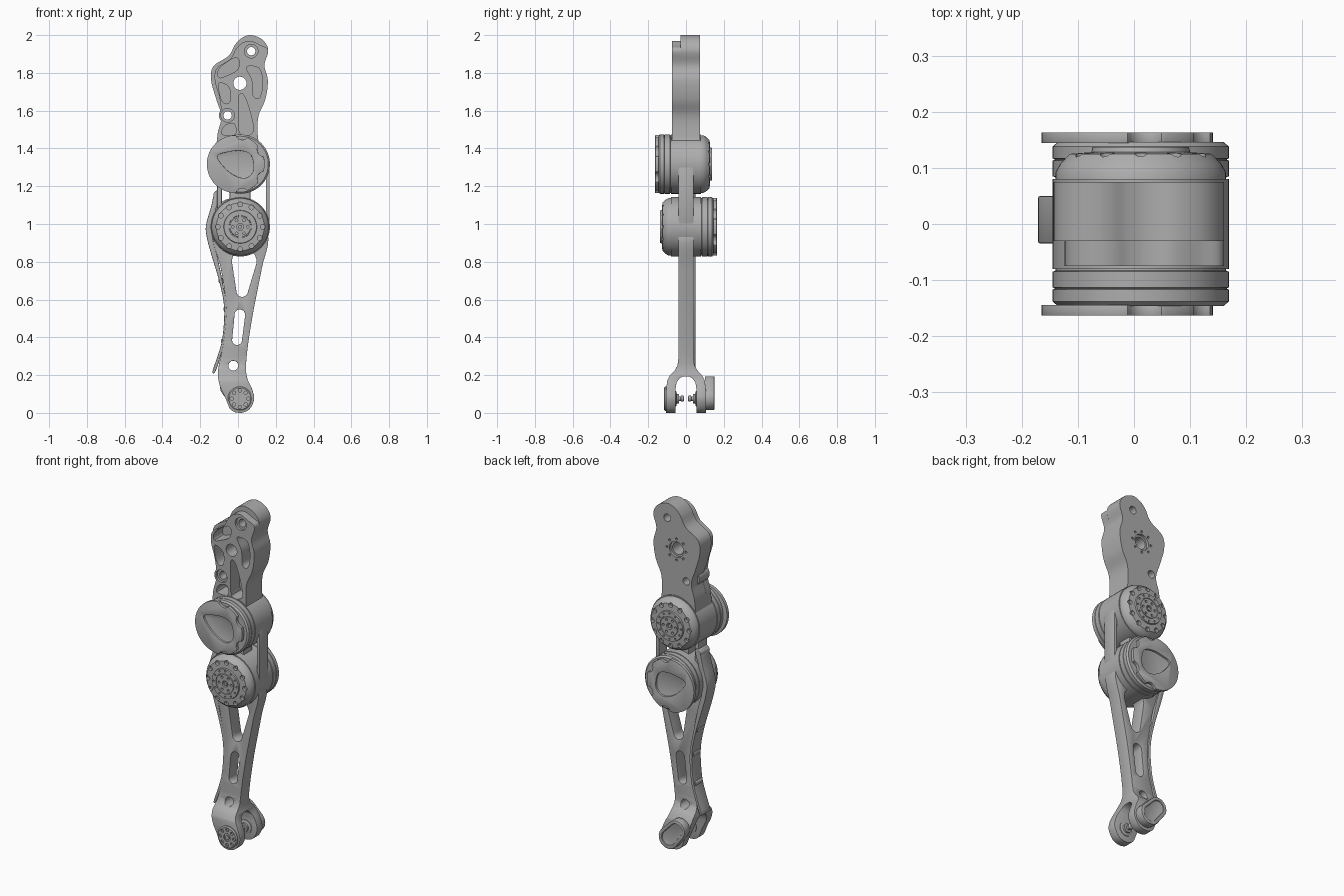
import bpy, bmesh
from math import cos, sin, pi, radians, atan2
from mathutils import Vector, Matrix

if "Cube" in bpy.data.objects:
    bpy.data.objects.remove(bpy.data.objects["Cube"])

GREY = (0.42, 0.42, 0.42, 1)
metal = bpy.data.materials.new("grey metal")
metal.use_nodes = True
metal.diffuse_color = GREY
metal.node_tree.nodes["Principled BSDF"].inputs["Base Color"].default_value = GREY


# ---- outlines in the x-z plane
def circle(x, z, r, n=32):
    return [(x + r * cos(2 * pi * i / n), z + r * sin(2 * pi * i / n)) for i in range(n)]


def ring(x, z, radius, r, count, n=14):
    return [circle(x + radius * cos(2 * pi * i / count), z + radius * sin(2 * pi * i / count), r, n)
            for i in range(count)]


def capsule(x0, z0, r0, x1, z1, r1, n=10):
    a = atan2(z1 - z0, x1 - x0)
    pts = [(x0 + r0 * cos(a + pi / 2 + pi * i / n), z0 + r0 * sin(a + pi / 2 + pi * i / n)) for i in range(n + 1)]
    pts += [(x1 + r1 * cos(a - pi / 2 + pi * i / n), z1 + r1 * sin(a - pi / 2 + pi * i / n)) for i in range(n + 1)]
    return pts


def smooth(pts, steps=6):
    p = [Vector(q) for q in pts]
    out = []
    for i in range(len(p)):
        a, b, c, d = (p[(i + k - 1) % len(p)] for k in range(4))
        for s in range(steps):
            t = s / steps
            out.append(tuple(0.5 * (2 * b + (c - a) * t + (2 * a - 5 * b + 4 * c - d) * t ** 2
                                    + (3 * b - a - 3 * c + d) * t ** 3)))
    return out


# ---- solids
def make(name, bm):
    bmesh.ops.recalc_face_normals(bm, faces=bm.faces)
    mesh = bpy.data.meshes.new(name)
    bm.to_mesh(mesh)
    bm.free()
    mesh.materials.append(metal)
    ob = bpy.data.objects.new(name, mesh)
    bpy.context.scene.collection.objects.link(ob)
    return ob


def solid(name, loops, lo, hi, side=False):
    """Extrude outlines along y, or along x when side is set."""
    bm = bmesh.new()
    for loop in loops:
        rows = [[bm.verts.new((d, u, v) if side else (u, d, v)) for u, v in loop] for d in (lo, hi)]
        for row in rows:
            bm.faces.new(row)
        for i in range(len(loop)):
            j = (i + 1) % len(loop)
            bm.faces.new((rows[0][i], rows[0][j], rows[1][j], rows[1][i]))
    return make(name, bm)


def lathe(name, x, z, profile, s=1, steps=56):
    """Revolve (radius, y) points about a y axis; s flips front and back."""
    bm = bmesh.new()
    verts = [bm.verts.new((r, y * s, 0)) for r, y in profile]
    edges = [bm.edges.new(e) for e in zip(verts, verts[1:])]
    bmesh.ops.spin(bm, geom=verts + edges, cent=(0, 0, 0), axis=(0, 1, 0), angle=2 * pi, steps=steps)
    bmesh.ops.remove_doubles(bm, verts=bm.verts, dist=0.0002)
    bmesh.ops.translate(bm, verts=bm.verts, vec=(x, 0, z))
    return make(name, bm)


def finish(ob, cutters=(), keep=None, bevel=0):
    """Apply cuts and bevel, then drop the cutters."""
    tools = ([(keep, 'INTERSECT')] if keep else []) + [(c, 'DIFFERENCE') for c in cutters]
    for tool, op in tools:
        tool.hide_render = True
        mod = ob.modifiers.new("cut", 'BOOLEAN')
        mod.object, mod.operation, mod.solver = tool, op, 'EXACT'
    if bevel:
        mod = ob.modifiers.new("bevel", 'BEVEL')
        mod.width, mod.segments, mod.limit_method = bevel, 2, 'ANGLE'
        mod.angle_limit = radians(40)
    bpy.context.view_layer.update()
    mesh = bpy.data.meshes.new_from_object(ob.evaluated_get(bpy.context.evaluated_depsgraph_get()))
    ob.modifiers.clear()
    ob.data = mesh
    for tool, op in tools:
        bpy.data.objects.remove(tool)
    return ob


MX = 0.012               # motor axis
HIP, KNEE = 1.317, 0.985  # motor heights
BOSSES = [(0.07, 1.915), (-0.055, 1.575)]

# ---- upper link: back plate and a front layer, both pocketed
outline = [(.07, 2), (.13, 1.975), (.16, 1.92), (.14, 1.84), (.158, 1.76), (.145, 1.66), (.108, 1.57),
           (.105, 1.46), (.12, 1.3), (-.1, 1.3), (-.11, 1.46), (-.087, 1.565), (-.115, 1.66),
           (-.142, 1.76), (-.13, 1.835), (-.05, 1.89), (-.015, 1.95), (.02, 1.985)]
inset = [(.02 + (x - .02) * .88, 1.75 + (z - 1.75) * .88) if z > 1.6 and (x < .1 or z > 1.95) else (x, z)
         for x, z in outline]
pockets = [
    [(-.105, 1.81), (-.075, 1.845), (-.015, 1.88), (.008, 1.86), (-.005, 1.815), (-.06, 1.785), (-.1, 1.775)],
    [(-.1, 1.745), (-.06, 1.735), (-.04, 1.7), (-.045, 1.645), (-.075, 1.64), (-.095, 1.68)],
    [(.005, 1.68), (.035, 1.675), (.075, 1.55), (.075, 1.48), (.01, 1.48), (.005, 1.6)],
    [(.045, 1.83), (.11, 1.825), (.13, 1.75), (.115, 1.67), (.08, 1.68), (.075, 1.76)],
    [(-.07, 1.52), (-.02, 1.53), (-.015, 1.475), (-.085, 1.475)]]


def link_cutters():
    return [solid("pocket_cutter", [smooth(p, 4) for p in pockets], -.1, .01),
            solid("bore_cutter", [circle(x, z, .022) for x, z in BOSSES] + [circle(.01, 1.745, .035)], -.2, .2),
            solid("counterbore_cutter", [circle(x, z, .036) for x, z in BOSSES], -.1, -.06)]


finish(solid("upper_link_front", [smooth(inset)], -.075, -.03), link_cutters())
finish(solid("upper_link_back", [smooth(outline)], -.0301, .075), link_cutters()
       + [solid("rear_bore_cutter", [circle(.01, 1.745, .046)], .06, .1),
          solid("rear_hole_cutter", ring(.01, 1.745, .062, .007, 8, 8), .06, .1)])
finish(solid("upper_link_boss", [circle(*BOSSES[1], .046)], -.075, .02),
       [solid("boss_bore", [circle(*BOSSES[1], .022)], -.2, .2),
        solid("boss_counterbore", [circle(*BOSSES[1], .036)], -.1, -.06)])

# ---- motors: housing drum, covered end and drilled end
cover_recess = [(-.11, .04), (-.05, .065), (.02, .07), (.07, .045), (.082, -.03), (.05, -.07), (0, -.068),
                (-.06, -.03)]
for name, z, s in (("hip", HIP, -1), ("knee", KNEE, 1)):
    lathe(name + "_motor_housing", MX, z, [(0, -.08), (.157, -.08), (.157, .08), (0, .08)], s)
    lathe(name + "_motor_end", MX, z, [(0, .07), (.152, .07), (.152, .083), (.157, .085), (.157, .113),
                                       (.153, .115), (.157, .117), (.157, .138), (.148, .146), (0, .146)], s)
    lo, hi = sorted((.144 * s, .163 * s))
    cover = solid(name + "_motor_cover", [circle(MX - .024, z, .153, 56)], lo, hi)
    notches = [circle(MX - .024 + .168 * cos(a), z + .168 * sin(a), .036, 20)
               for a in (radians(d) for d in (-78, -27, 27, 78))]
    lo, hi = sorted((.152 * s, .2 * s))
    finish(cover, [solid("notch_cutter", notches, -.2, .2),
                   solid("recess_cutter", [smooth([(x, z + h) for x, h in cover_recess])], lo, hi)], bevel=.004)
    # rotating end with its rings of holes
    drilled = lathe(name + "_drilled_end", MX, z, [(0, .07), (.152, .07), (.152, .092), (.143, .108), (.127, .125),
                                                   (.088, .128), (.086, .137), (.06, .137), (.059, .133),
                                                   (.055, .133), (.054, .137), (0, .137)], -s)
    cuts = []
    for radius, r, count, depth in ((.119, .013, 12, .108), (.04, .007, 6, .125), (.074, .005, 12, .13)):
        lo, hi = sorted((-s * depth, -s * .2))
        cuts.append(solid("hole_cutter", ring(MX, z, radius, r, count), lo, hi))
    lo, hi = sorted((-s * .122, -s * .2))
    cuts.append(solid("hub_cutter", [circle(MX, z, .018, 20)], lo, hi))
    finish(drilled, cuts)
    lathe(name + "_hub_screw", MX, z, [(0, .12), (.01, .12), (.01, .135), (0, .135)], -s, 16)

# ---- struts joining the two motors
for name, x0, x1 in (("left_strut", .148, .168), ("middle_strut", -.045, .065), ("right_strut", -.11, -.085)):
    finish(solid(name, [[(x0, .99), (x1, .99), (x1, HIP), (x0, HIP)]], -.04, .04), bevel=.005)

# ---- lower link: front outline trimmed by a forked side profile
shin = [(.155, .95), (.125, .76), (.078, .52), (.047, .31), (.045, .2), (.075, .125), (.085, .07), (.058, .017),
        (.01, 0), (-.038, .017), (-.067, .08), (-.098, .15), (-.105, .23), (-.078, .365), (-.062, .55),
        (-.09, .76), (-.13, .95), (0, 1.05)]
half = [(.04, 1.1), (.04, .29), (.045, .25), (.06, .225), (.085, .2), (.1, .17), (.105, .12), (.105, -.1),
        (.055, -.1), (.055, .13), (.05, .16), (.035, .182), (.018, .192)]
fork = half + [(-y, z) for y, z in reversed(half)]
finish(solid("lower_link", [smooth(shin)], -.15, .15),
       [solid("slot_cutter", [capsule(.033, .8, .066, .022, .645, .031), capsule(.01, .52, .028, -.005, .385, .026),
                              circle(-.025, .25, .026)], -.3, .3)],
       keep=solid("fork_profile", [fork], -.4, .4, side=True), bevel=.007)

# ---- ankle: bearings, pins and the rear block
AX, AZ = .01, .075
for name, s in (("front", -1), ("rear", 1)):
    lathe(name + "_ankle_pin", AX, AZ, [(0, .06), (.04, .06), (.04, .052), (.025, .048), (.025, .036), (.011, .036),
                                        (.011, .028), (.016, .026), (.016, .014), (.01, .01), (0, .01)], s, 28)
bearing = lathe("front_ankle_bearing", AX, AZ, [(0, .1), (.064, .1), (.064, .11), (.058, .116), (0, .116)], -1, 40)
finish(bearing, [solid("bearing_holes", ring(AX, AZ, .044, .009, 8), -.2, -.108),
                 solid("bearing_hub", [circle(AX, AZ, .022)], -.2, -.11)])
lathe("front_ankle_screw", AX, AZ, [(0, .1), (.012, .1), (.012, .116), (0, .116)], -1, 16)
finish(solid("rear_ankle_block", [capsule(.012, .078, .062, -.04, .138, .056)], .1, .15),
       [solid("block_recess", [capsule(.012, .078, .042, -.04, .138, .038)], .143, .2)], bevel=.007)

# ---- cable guard along the right edge
edge = [(-.122, 1.17), (-.143, 1.09), (-.17, .99), (-.163, .92), (-.142, .84), (-.095, .68), (-.073, .55),
        (-.082, .4), (-.105, .31), (-.135, .22)]
inner = [(x + (.03 if z > .75 else .016), z) for x, z in reversed(edge)]
finish(solid("cable_guard", [smooth(edge + inner, 5)], -.035, .05), bevel=.005)
solid("cable_guard_knob", [circle(-.113, 1.155, .017, 20)], -.035, .05)
for z, x in ((.7, -.088), (.55, -.062), (.38, -.075)):
    solid("guard_clip", [circle(x, z, .016, 16)], -.025, .04)

# ---- smooth shading with sharp edges kept
for ob in bpy.context.scene.objects:
    ob.select_set(ob.type == 'MESH')
    if ob.type == 'MESH':
        bpy.context.view_layer.objects.active = ob
bpy.ops.object.shade_smooth_by_angle(angle=radians(32))
